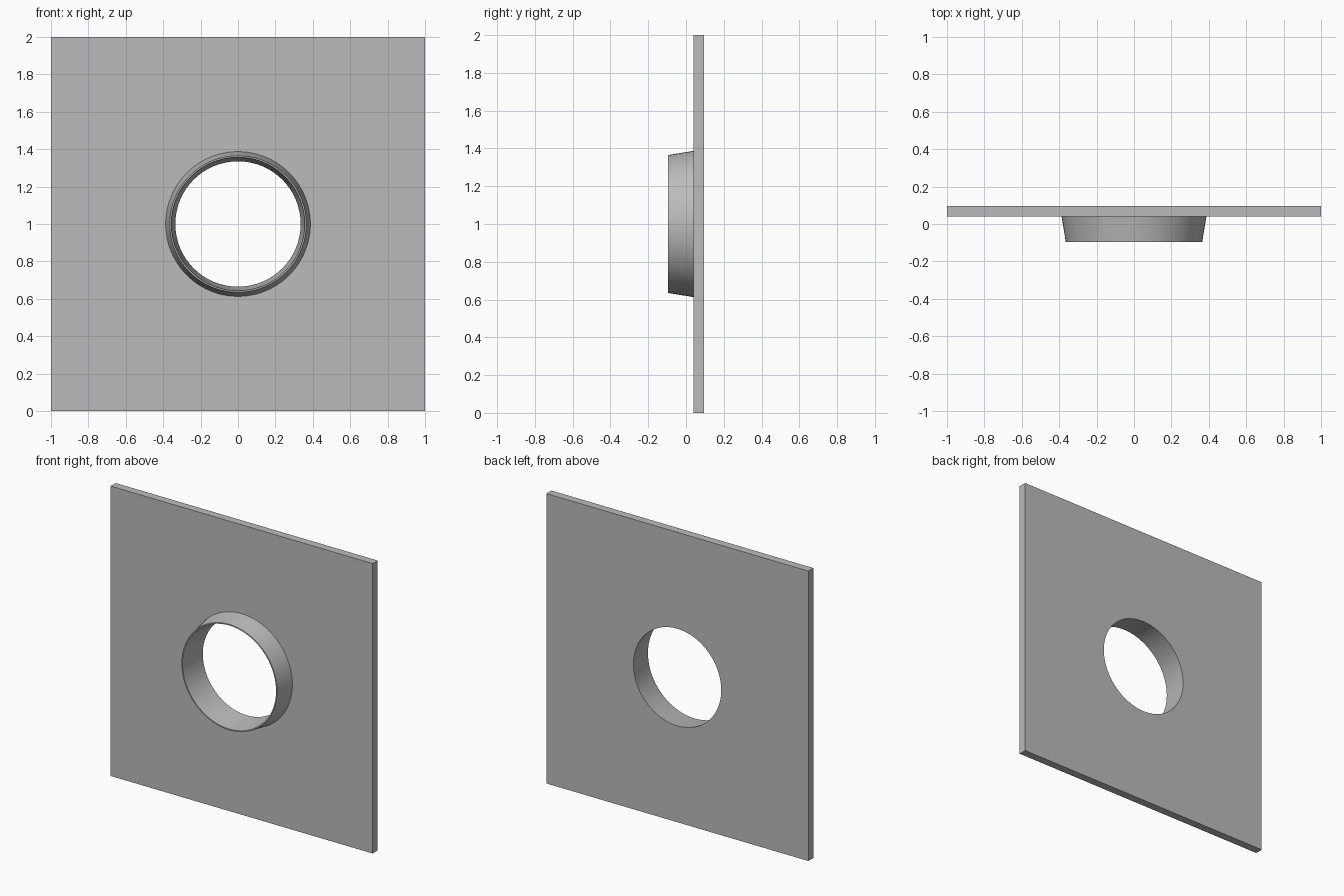
import bpy
import bmesh
from math import cos, sin, tau, radians

cube = bpy.data.objects.get("Cube")
if cube:
    bpy.data.objects.remove(cube, do_unlink=True)

SEGMENTS = 96
CENTRE_Z = 1.0
FRONT, PLATE_FRONT, BACK = -0.095, 0.04, 0.095
RIM_OUTER, RIM_INNER = 0.365, 0.357
BASE_OUTER, BORE_BACK = 0.387, 0.335

# The bore narrows evenly from the rim to the back of the plate
taper = (PLATE_FRONT - FRONT) / (BACK - FRONT)
BORE_MID = RIM_INNER + (BORE_BACK - RIM_INNER) * taper

grey = bpy.data.materials.new("plain grey")
grey.use_nodes = True
colour = (0.5, 0.5, 0.5, 1)
grey.diffuse_color = colour
grey.node_tree.nodes["Principled BSDF"].inputs["Base Color"].default_value = colour


def ring(bm, radius, y, square=False):
    """A loop of vertices around the bore axis, round or pushed out to a square."""
    verts = []
    for i in range(SEGMENTS):
        x, z = cos(tau * i / SEGMENTS), sin(tau * i / SEGMENTS)
        k = radius / max(abs(x), abs(z)) if square else radius
        verts.append(bm.verts.new((x * k, y, CENTRE_Z + z * k)))
    return verts


def loft(name, profile):
    """Join successive rings into a closed ring-shaped solid."""
    bm = bmesh.new()
    rings = [ring(bm, *section) for section in profile]
    for a, b in zip(rings, rings[1:] + rings[:1]):
        for i in range(SEGMENTS):
            j = (i + 1) % SEGMENTS
            bm.faces.new((a[i], a[j], b[j], b[i]))
    bmesh.ops.recalc_face_normals(bm, faces=bm.faces)
    mesh = bpy.data.meshes.new(name)
    bm.to_mesh(mesh)
    bm.free()
    mesh.materials.append(grey)
    obj = bpy.data.objects.new(name, mesh)
    bpy.context.collection.objects.link(obj)
    bpy.ops.object.select_all(action="DESELECT")
    obj.select_set(True)
    bpy.context.view_layer.objects.active = obj
    bpy.ops.object.shade_smooth_by_angle(angle=radians(30))


# Square plate with a round hole
loft("wall_plate", [
    (1.0, PLATE_FRONT, True),
    (1.0, BACK, True),
    (BORE_BACK, BACK),
    (BORE_MID, PLATE_FRONT),
])

# Tapered collar standing out from the front of the plate
loft("tapered_collar", [
    (BASE_OUTER, PLATE_FRONT),
    (RIM_OUTER, FRONT),
    (RIM_INNER, FRONT),
    (BORE_MID, PLATE_FRONT),
])
